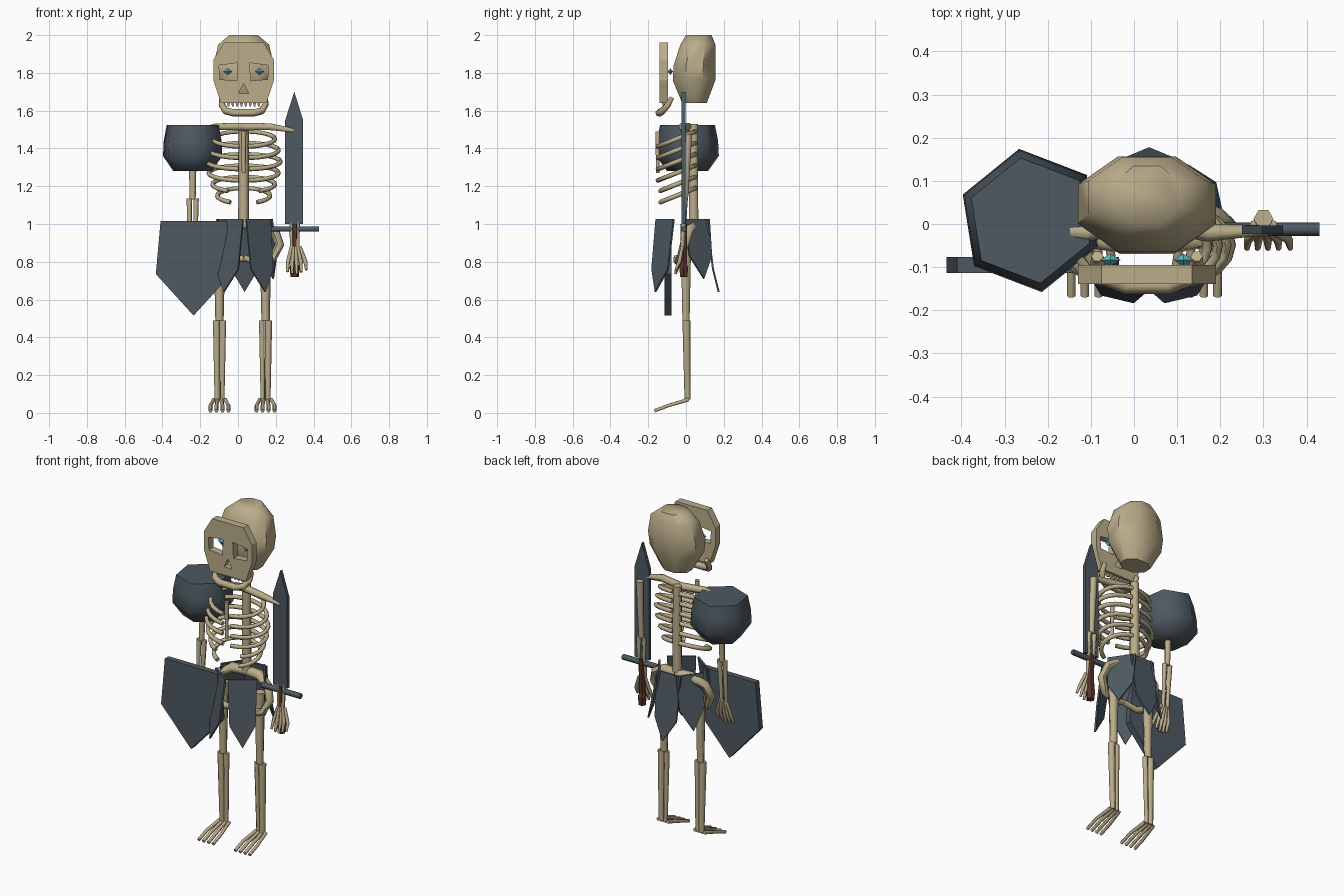
import bpy, bmesh, math
from mathutils import Vector

if "Cube" in bpy.data.objects:
    bpy.data.objects.remove(bpy.data.objects["Cube"])

CX = 0.03  # body centre line


def material(name, rgb):
    m = bpy.data.materials.new(name)
    m.diffuse_color = (*rgb, 1)
    m.use_nodes = True
    m.node_tree.nodes["Principled BSDF"].inputs["Base Color"].default_value = m.diffuse_color
    return m


BONE = material("bone", (0.50, 0.42, 0.26))
STEEL = material("dark steel", (0.075, 0.10, 0.12))
TEAL = material("teal glow", (0.12, 0.48, 0.50))
LEATHER = material("brown leather", (0.10, 0.035, 0.022))


def finish(ob, mat, angle=None):
    ob.data.materials.clear()
    ob.data.materials.append(mat)
    bpy.ops.object.select_all(action='DESELECT')
    ob.select_set(True)
    bpy.context.view_layer.objects.active = ob
    if ob.type == 'CURVE':
        bpy.ops.object.convert(target='MESH')
        ob = bpy.context.object
    if angle:
        bpy.ops.object.shade_smooth_by_angle(angle=math.radians(angle))
    else:
        bpy.ops.object.shade_flat()
    return ob


def tubes(name, paths, mat=BONE):
    """Six-sided tubes; each path is a list of (x, y, z, radius)."""
    cu = bpy.data.curves.new(name, 'CURVE')
    cu.dimensions = '3D'
    cu.bevel_depth = 1
    cu.bevel_resolution = 1
    cu.use_fill_caps = True
    for pts in paths:
        sp = cu.splines.new('POLY')
        sp.points.add(len(pts) - 1)
        for p, (x, y, z, r) in zip(sp.points, pts):
            p.co = (x, y, z, 1)
            p.radius = r
    ob = bpy.data.objects.new(name, cu)
    bpy.context.collection.objects.link(ob)
    return finish(ob, mat, 61)


def plate(name, loops, y, thick, mat):
    """Upright slab from (x, z) outlines; later loops are holes."""
    cu = bpy.data.curves.new(name, 'CURVE')
    cu.dimensions = '2D'
    cu.fill_mode = 'BOTH'
    cu.extrude = thick / 2
    for pts in loops:
        sp = cu.splines.new('POLY')
        sp.points.add(len(pts) - 1)
        for p, (x, z) in zip(sp.points, pts):
            p.co = (x, z, 0, 1)
        sp.use_cyclic_u = True
    ob = bpy.data.objects.new(name, cu)
    bpy.context.collection.objects.link(ob)
    ob.rotation_euler = (math.pi / 2, 0, 0)
    ob.location.y = y
    return finish(ob, mat)


def loft(name, rings, sides, turn, mat, angle=None):
    """Stacked rings of (cx, cy, z, rx, ry), capped at both ends."""
    bm = bmesh.new()
    rows = []
    for cx, cy, z, rx, ry in rings:
        rows.append([bm.verts.new((cx + rx * math.cos(turn + math.tau * i / sides),
                                   cy + ry * math.sin(turn + math.tau * i / sides), z))
                     for i in range(sides)])
    for a, b in zip(rows, rows[1:]):
        for i in range(sides):
            j = (i + 1) % sides
            bm.faces.new((a[i], a[j], b[j], b[i]))
    bm.faces.new(rows[0][::-1])
    bm.faces.new(rows[-1])
    me = bpy.data.meshes.new(name)
    bm.to_mesh(me)
    bm.free()
    ob = bpy.data.objects.new(name, me)
    bpy.context.collection.objects.link(ob)
    return finish(ob, mat, angle)


def mirror(pts):
    return [(2 * CX - x, z) for x, z in pts]


# Cranium, separate face mask, teeth, jaw and eyes
k = 1 / math.cos(math.pi / 8)
loft("cranium", [(CX, (a + b) / 2, z, r * k, (b - a) / 2 * k) for z, r, a, b in (
    (1.64, .085, -.02, .11), (1.76, .15, -.07, .155), (1.84, .16, -.065, .157),
    (1.95, .135, -.03, .155), (2.0, .075, .0, .135))], 8, math.pi / 8, BONE, 50)
half = [(-.075, 1.96), (-.13, 1.87), (-.13, 1.76), (-.09, 1.64)]
socket = [(-.10, 1.84), (-.002, 1.853), (-.007, 1.758), (-.097, 1.766)]
nose = [(CX, 1.745), (CX - .027, 1.69), (CX + .027, 1.69)]
plate("face_mask", [half + mirror(half)[::-1], socket, mirror(socket), nose], -.117, .045, BONE)
for i in range(8):
    x = CX + (i - 3.5) * .023
    loft("tooth", [(x, -.117, 1.622, .006, .008), (x, -.117, 1.645, .012, .016)],
         4, math.pi / 4, BONE)
tubes("jaw", [[(CX + dx, y, z, r) for dx, y, z, r in (
    (-.115, -.075, 1.67, .014), (-.115, -.095, 1.63, .017), (-.095, -.125, 1.598, .02),
    (-.05, -.142, 1.588, .021), (.05, -.142, 1.588, .021), (.095, -.125, 1.598, .02),
    (.115, -.095, 1.63, .017), (.115, -.075, 1.67, .014))]])
for s in (-1, 1):
    loft("eye", [(CX + s * .085, -.083, z, r, r * .6) for z, r in
                 ((1.79, .001), (1.807, .024), (1.824, .001))], 4, 0, TEAL)

# Spine, sternum and collar bones
tubes("spine", [[(CX, .04, 1.0, .029), (CX, .04, 1.53, .027)]])
tubes("sternum", [[(CX, -.15, 1.27, .010), (CX, -.15, 1.49, .014)]])
for s in (-1, 1):
    tubes("collar_bone", [[(CX, .01, 1.515, .022), (CX + s * .14, -.02, 1.515, .021),
                           (CX + s * .265, -.015, 1.495, .012)]])

# Ribs sweep round from the spine, the lowest two stay open
ribs = []
for i in range(6):
    rx = (.165, .185, .195, .185, .165, .14)[i]
    end = 172 if i < 4 else 150
    for s in (-1, 1):
        path = []
        for n in range(11):
            a = math.radians(8 + (end - 8) * n / 10)
            path.append((CX + s * rx * math.sin(a), -.05 + .1 * math.cos(a),
                         1.49 - .06 * i - .04 * (1 - math.cos(a)), .0125))
        ribs.append(path)
tubes("ribs", ribs)

# Pelvis, legs and feet
for s in (-1, 1):
    tubes("hip_bone", [[(CX + s * dx, y, z, r) for dx, y, z, r in (
        (0, .045, 1.0, .03), (.09, .035, 1.0, .03), (.165, .01, .96, .027),
        (.19, -.01, .89, .025), (.155, -.03, .82, .022), (.08, -.045, .80, .02),
        (0, -.05, .82, .018))]])
    lx = CX - .006 + s * .122
    tubes("thigh", [[(lx, .0, .92, .032), (lx, .0, .49, .022)]])
    tubes("shin", [[(lx + d, .002, .49, r), (lx + d * .75, .008, .07, r * .75)]
                   for d, r in ((s * .016, .021), (-s * .02, .016))])
    tubes("foot", [[(lx + t * .022, .012, .07, .011), (lx + t * .034, -.09, .04, .010),
                    (lx + t * .034, -.167, .011, .010)]
                   for t in (-1.4, -.47, .47, 1.4)])

# Arms and hands
for s in (-1, 1):
    ax = CX + s * .27
    tubes("upper_arm", [[(ax, .012, 1.475, .023), (ax, -.003, 1.13, .016)]])
    tubes("forearm", [[(ax + d, -.004, 1.135, .015), (ax + d * .8, -.02, .87, .010)]
                      for d in (-.018, .018)])
    tubes("hand", [[(ax + t * .012, -.02, .88, .009), (ax + t * .025, -.035, .80, .011),
                    (ax + t * .027, -.056, .73 + .012 * abs(t), .007)]
                   for t in (-1.4, -.5, .4, 1.3, 2.3)])

# Shoulder guard on one side only
loft("shoulder_guard", [(-.24, .008, z, r, r) for z, r in
                        ((1.28, .11), (1.36, .168), (1.44, .164), (1.525, .147))],
     6, math.radians(39), STEEL, 62)

# Skirt of flared pointed panels, open over the hips
for deg in (90, 35, 145, -54, 234):
    a = math.radians(deg)
    out = Vector((math.cos(a), math.sin(a), 0))
    side = Vector((-out.y, out.x, 0))
    tip = .71 if deg in (35, 145) else .64
    bm = bmesh.new()
    for_pts = ((-.08, 1.025, .122), (.08, 1.025, .122), (.072, tip + .12, .155),
               (0, tip, .185), (-.072, tip + .12, .155))
    bm.faces.new([bm.verts.new(Vector((CX + .005, -.012, z)) + out * r + side * u)
                  for u, z, r in for_pts])
    me = bpy.data.meshes.new("skirt_panel")
    bm.to_mesh(me)
    bm.free()
    ob = bpy.data.objects.new("skirt_panel", me)
    bpy.context.collection.objects.link(ob)
    finish(ob, STEEL)
    mod = ob.modifiers.new("thickness", 'SOLIDIFY')
    mod.thickness = .01
    mod.offset = 0

# Shield
plate("shield", [[(-.41, 1.015), (-.435, .735), (-.235, .515), (-.035, .735), (-.06, 1.015)]],
      -.095, .036, STEEL)

# Sword
plate("sword_blade", [[(.25, 1.0), (.345, 1.0), (.345, 1.55), (.298, 1.70), (.25, 1.55)]],
      -.013, .02, STEEL)
tubes("sword_guard", [[(.17, -.012, .973, .016), (.43, -.012, .973, .016)]], STEEL)
loft("sword_grip", [(.30, -.012, z, r, r) for z, r in
                    ((.72, .022), (.77, .027), (.79, .019), (1.0, .019))],
     6, 0, LEATHER)
